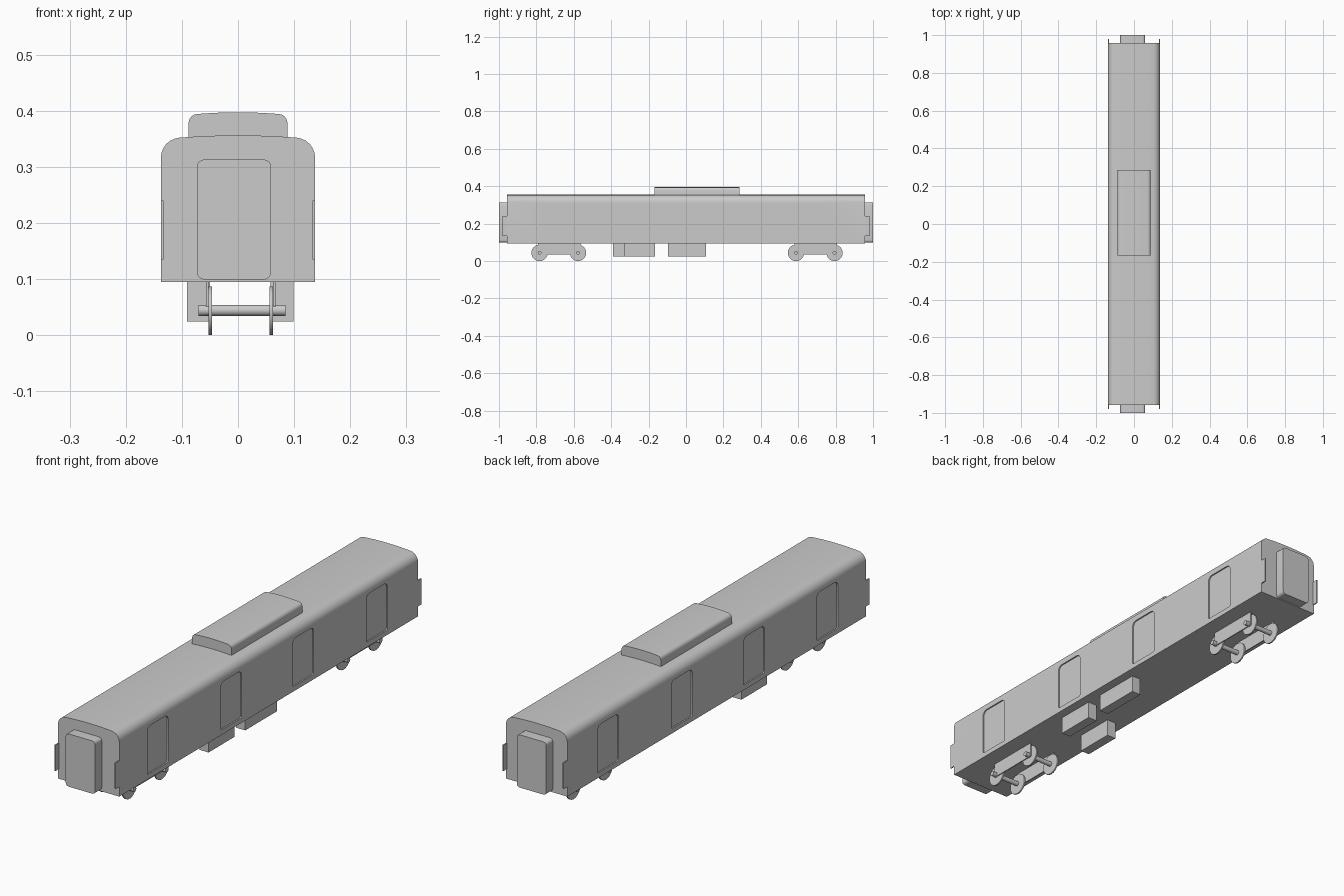
import bpy, bmesh
from math import sin, cos, pi, radians

if "Cube" in bpy.data.objects:
    bpy.data.objects.remove(bpy.data.objects["Cube"])


def smooth(ob, angle=30):
    bpy.ops.object.select_all(action='DESELECT')
    ob.select_set(True)
    bpy.context.view_layer.objects.active = ob
    bpy.ops.object.shade_smooth_by_angle(angle=radians(angle))


def prism(name, pts, axis, a, b):
    """Extrude a 2D profile along 'x' (points are y,z) or 'y' (points are x,z)."""
    def place(p, d):
        return (d, p[0], p[1]) if axis == 'x' else (p[0], d, p[1])
    bm = bmesh.new()
    va = [bm.verts.new(place(p, a)) for p in pts]
    vb = [bm.verts.new(place(p, b)) for p in pts]
    n = len(pts)
    bm.faces.new(va)
    bm.faces.new(vb)
    for i in range(n):
        j = (i + 1) % n
        bm.faces.new((va[i], va[j], vb[j], vb[i]))
    bmesh.ops.recalc_face_normals(bm, faces=bm.faces)
    me = bpy.data.meshes.new(name)
    bm.to_mesh(me)
    bm.free()
    ob = bpy.data.objects.new(name, me)
    bpy.context.collection.objects.link(ob)
    return ob


def arc(cx, cz, r, a0, a1, n=6):
    return [(cx + r * cos(radians(a0 + (a1 - a0) * i / n)),
             cz + r * sin(radians(a0 + (a1 - a0) * i / n))) for i in range(n + 1)]


def rounded(u0, u1, z0, z1, rb, rt):
    """Rectangle with separate bottom and top corner radii."""
    return (arc(u0 + rb, z0 + rb, rb, 180, 270, 4) + arc(u1 - rb, z0 + rb, rb, 270, 360, 4)
            + arc(u1 - rt, z1 - rt, rt, 0, 90, 4) + arc(u0 + rt, z1 - rt, rt, 90, 180, 4))


def vault(w, z0, z1, r, crown):
    """Straight sides, rounded shoulders and a gently crowned top."""
    zs = z1 - crown
    right = [(w, z0)] + arc(w - r, zs - r, r, 0, 86)
    right += [((w - r) * k, z1 - crown * k * k) for k in (0.75, 0.5, 0.25)]
    return right + [(0, z1)] + [(-x, z) for x, z in reversed(right)]


def box(name, x0, x1, y0, y1, z0, z1):
    return prism(name, [(x0, z0), (x1, z0), (x1, z1), (x0, z1)], 'y', y0, y1)


def cylinder(name, x0, x1, y, z, r, n):
    ob = prism(name, [(y + r * cos(2 * pi * i / n), z + r * sin(2 * pi * i / n))
                      for i in range(n)], 'x', x0, x1)
    smooth(ob)


# Car body with recessed side doors
body = prism("car_body", vault(0.1375, 0.095, 0.356, 0.036, 0.004), 'y', -0.957, 0.957)
for y in (-0.71, -0.24, 0.222, 0.695):
    for s in (-1, 1):
        cutter = prism("door_cutter", rounded(y - 0.067, y + 0.067, 0.115, 0.308, 0.006, 0.02),
                       'x', s * 0.132, s * 0.16)
        cutter.hide_render = True
        mod = body.modifiers.new("door_recess", 'BOOLEAN')
        mod.operation = 'DIFFERENCE'
        mod.solver = 'EXACT'
        mod.object = cutter
        bpy.context.view_layer.objects.active = body
        bpy.ops.object.modifier_apply(modifier=mod.name)
        bpy.data.objects.remove(cutter)
smooth(body)

# Roof equipment pod
smooth(prism("roof_unit", vault(0.088, 0.345, 0.397, 0.016, 0.003), 'y', -0.168, 0.287))

# Gangways and corner plates at both ends
for s in (-1, 1):
    smooth(prism("gangway", rounded(-0.073, 0.059, 0.099, 0.313, 0.013, 0.013),
                 'y', s * 0.95, s * 1.0))
    for x0, x1 in ((-0.1375, -0.133), (0.133, 0.1375)):
        box("corner_plate", x0, x1, s * 0.95, s * 0.98, 0.135, 0.24)

# Bogies: side frames, axles and wheels
for y_mid in (-0.68, 0.691):
    for x0, x1 in ((-0.057, -0.053), (0.063, 0.067)):
        box("bogie_frame", x0, x1, y_mid - 0.11, y_mid + 0.115, 0.035, 0.1)
    for y in (y_mid - 0.103, y_mid + 0.103):
        cylinder("axle", -0.07, 0.085, y, 0.044, 0.010, 16)
        for x in (-0.0495, 0.0595):
            cylinder("wheel", x - 0.003, x + 0.003, y, 0.0435, 0.0435, 32)

# Underfloor equipment boxes
for x0, x1, y0, y1 in ((0.058, 0.099, -0.095, 0.108), (0.058, 0.099, -0.33, -0.165),
                       (-0.091, -0.05, -0.39, -0.225)):
    box("underfloor_box", x0, x1, y0, y1, 0.024, 0.1)
